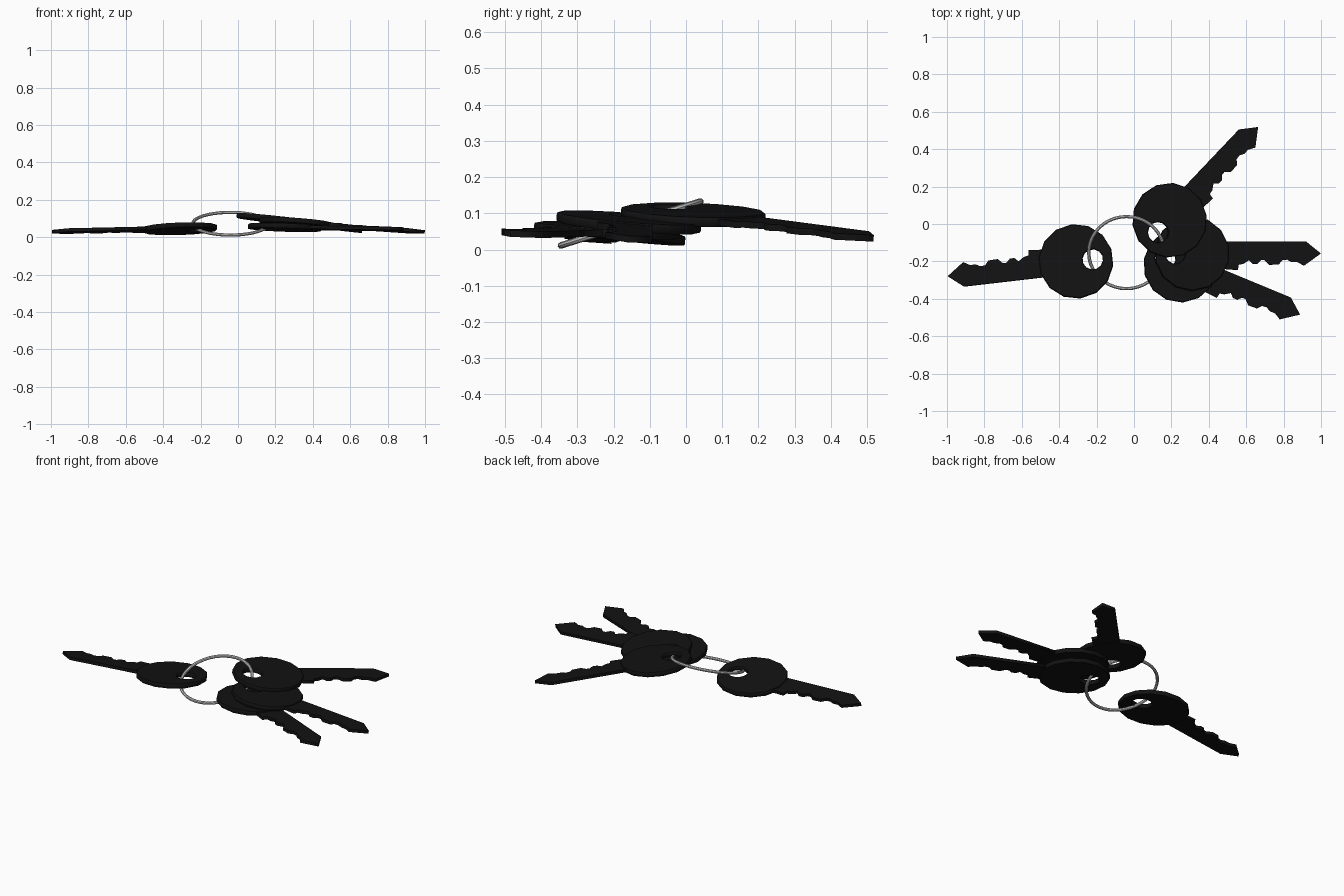
import bpy
from math import cos, sin, radians, pi, tau
from mathutils import Matrix, Vector

if "Cube" in bpy.data.objects:
    bpy.data.objects.remove(bpy.data.objects["Cube"])

black = bpy.data.materials.new("black_metal")
black.diffuse_color = (0.006, 0.006, 0.006, 1)
black.use_nodes = True
black.node_tree.nodes["Principled BSDF"].inputs["Base Color"].default_value = black.diffuse_color


def plate(name, outlines, half, bevel=0.0):
    """Flat filled plate from closed 2D outlines; inner outlines become holes."""
    cu = bpy.data.curves.new(name, 'CURVE')
    cu.dimensions = '2D'
    cu.fill_mode = 'BOTH'
    cu.extrude = half - bevel
    cu.bevel_depth = bevel
    cu.bevel_resolution = 0
    cu.offset = -bevel
    for pts in outlines:
        sp = cu.splines.new('POLY')
        sp.points.add(len(pts) - 1)
        for p, (x, y) in zip(sp.points, pts):
            p.co = (x, y, 0, 1)
        sp.use_cyclic_u = True
    ob = bpy.data.objects.new(name, cu)
    bpy.context.collection.objects.link(ob)
    bpy.ops.object.select_all(action='DESELECT')
    ob.select_set(True)
    bpy.context.view_layer.objects.active = ob
    bpy.ops.object.convert(target='MESH')
    ob = bpy.context.object
    ob.data.materials.clear()
    ob.data.materials.append(black)
    return ob


def circle(cx, r, n):
    return [(cx + r * cos(tau * (i + 0.5) / n), r * sin(tau * (i + 0.5) / n)) for i in range(n)]


# key outline: pointed tip, straight back, notched cutting edge, stop bump
BLADE = [(0.14, 0.065), (0.61, 0.065), (0.69, 0.0), (0.60, -0.065), (0.565, -0.045),
         (0.535, -0.045), (0.51, -0.032), (0.485, -0.035), (0.465, -0.058), (0.415, -0.06),
         (0.39, -0.035), (0.37, -0.035), (0.35, -0.055), (0.325, -0.055), (0.305, -0.035),
         (0.275, -0.055), (0.25, -0.06), (0.245, -0.088), (0.20, -0.085), (0.14, -0.08)]


def key(label, centre, angle, pitch, roll):
    a = radians(angle)
    along = Vector((cos(a), sin(a), pitch)).normalized()
    side = Vector((-sin(a), cos(a), roll))
    up = along.cross(side).normalized()
    side = up.cross(along)
    m = Matrix((along, side, up)).transposed().to_4x4()
    m.translation = centre
    head = plate(label + "_key_head", [circle(0, 0.2, 14), circle(-0.09, 0.055, 12)], 0.013, 0.003)
    blade = plate(label + "_key_blade", [BLADE], 0.009)
    for ob in (head, blade):
        ob.matrix_world = m


# four keys: head centre, heading, slope along the blade, sideways tilt
key("left", (-0.31, -0.20, 0.045), 186.6, -0.022, 0.11)
key("upper", (0.19, 0.02, 0.096), 46.5, -0.095, 0.05)
key("middle", (0.31, -0.158, 0.075), 0, -0.068, -0.08)
key("lower", (0.25, -0.22, 0.052), -22.5, -0.012, -0.06)

# tilted key ring
bpy.ops.mesh.primitive_torus_add(major_segments=40, minor_segments=8, major_radius=0.202,
                                 minor_radius=0.009, location=(-0.04, -0.153, 0.072),
                                 rotation=(radians(17.5), 0, 0))
ring = bpy.context.object
ring.name = "key_ring"
bpy.ops.object.shade_smooth_by_angle()
